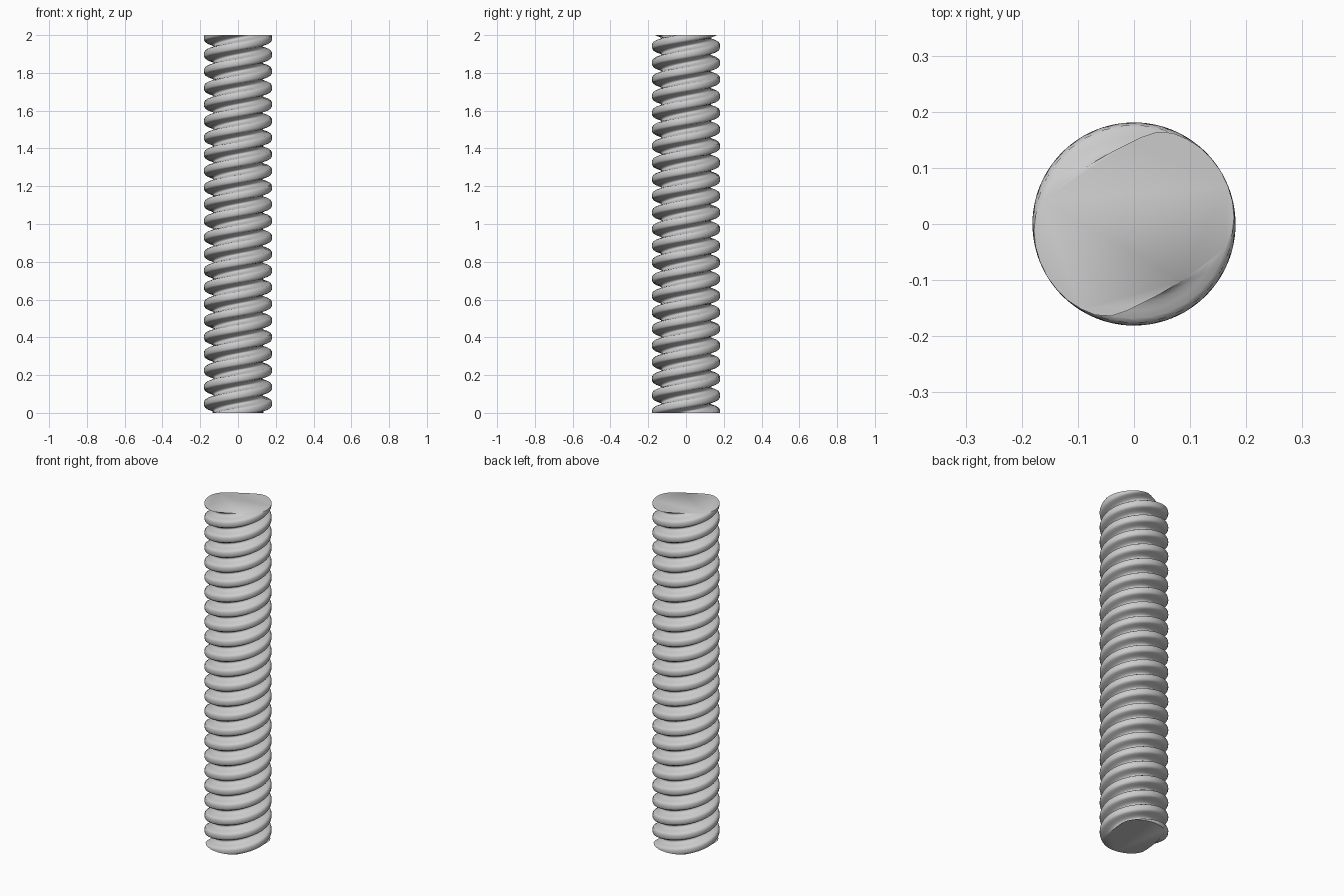
import bpy
import bmesh
from math import radians, cos, sin, tau

cube = bpy.data.objects.get("Cube")
if cube:
    bpy.data.objects.remove(cube, do_unlink=True)

HEIGHT = 2.0
LEAD = 0.176         # rise per turn of the two-start thread
CREST_TOP = 31       # crest direction on the top cut, in degrees
RINGS = 360
POINTS = 40

# Half of one ridge: angle from the crest, radius
PROFILE = [(0, 0.181), (20, 0.180), (35, 0.177), (45, 0.169),
           (55, 0.154), (65, 0.141), (78, 0.133), (90, 0.131)]


def radius(angle):
    """Radius of the cross-section, mirrored about crest and root."""
    a = angle % 180
    a = min(a, 180 - a)
    for (a0, r0), (a1, r1) in zip(PROFILE, PROFILE[1:]):
        if a <= a1:
            return r0 + (r1 - r0) * (a - a0) / (a1 - a0)


steel = bpy.data.materials.new("steel grey")
steel.use_nodes = True
grey = (0.6, 0.6, 0.6, 1)
steel.diffuse_color = grey
steel.node_tree.nodes["Principled BSDF"].inputs["Base Color"].default_value = grey

# Threaded rod: the oval section twisted along z
bm = bmesh.new()
rings = []
for k in range(RINGS + 1):
    z = HEIGHT * k / RINGS
    twist = radians(CREST_TOP) + tau * (z - HEIGHT) / LEAD
    ring = []
    for i in range(POINTS):
        a = 360 * i / POINTS
        r, t = radius(a), radians(a) + twist
        ring.append(bm.verts.new((r * cos(t), r * sin(t), z)))
    rings.append(ring)

for low, high in zip(rings, rings[1:]):
    for i in range(POINTS):
        j = (i + 1) % POINTS
        bm.faces.new((low[i], low[j], high[j], high[i]))

# Flat cut ends
bm.faces.new(rings[-1])
bm.faces.new(rings[0][::-1])

mesh = bpy.data.meshes.new("threaded_rod")
bm.to_mesh(mesh)
bm.free()
mesh.materials.append(steel)
rod = bpy.data.objects.new("threaded_rod", mesh)
bpy.context.collection.objects.link(rod)

bpy.ops.object.select_all(action="DESELECT")
rod.select_set(True)
bpy.context.view_layer.objects.active = rod
bpy.ops.object.shade_smooth_by_angle(angle=radians(50))
